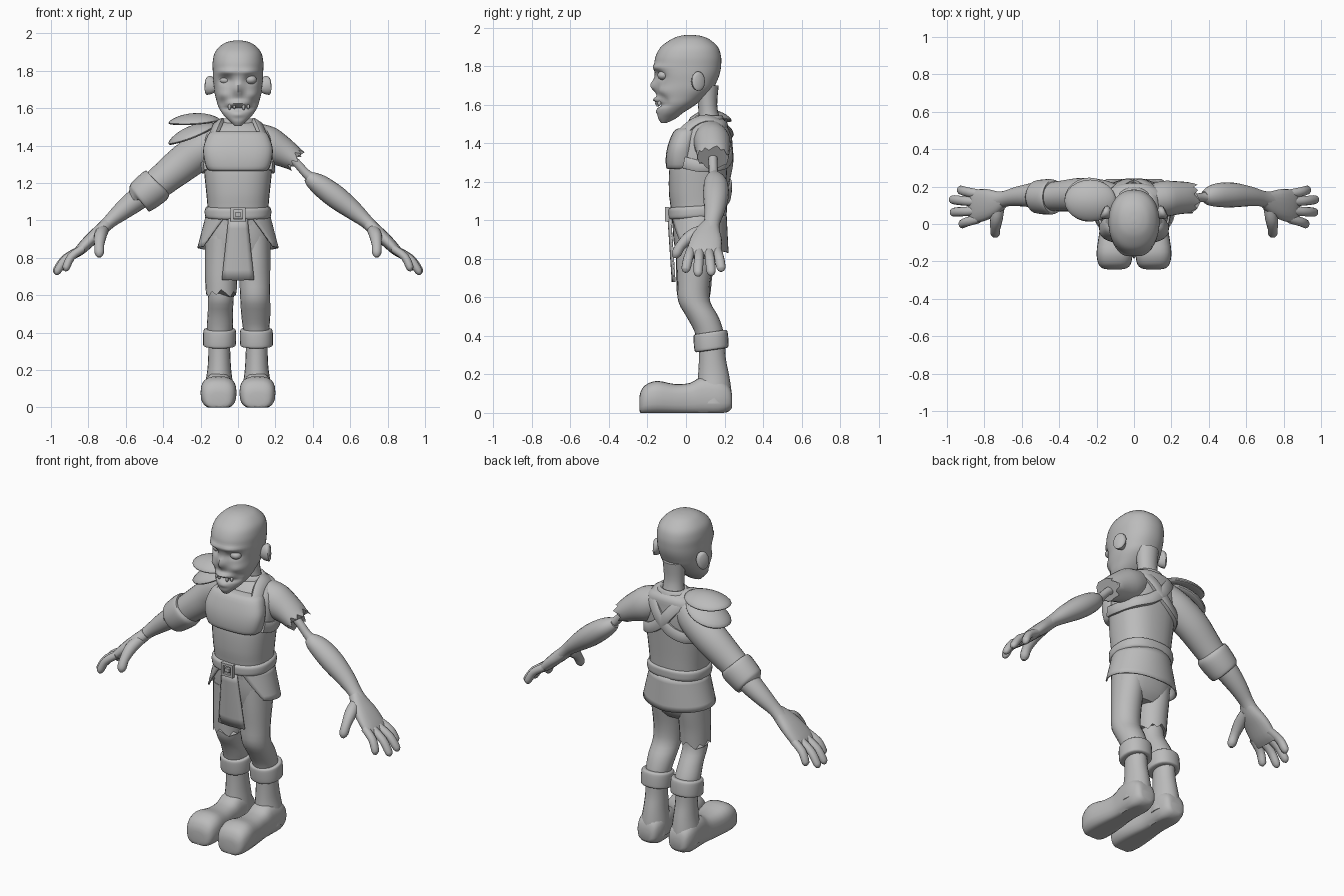
import bpy, bmesh, math
from mathutils import Vector, Matrix

grey = bpy.data.materials.new("plain grey")
grey.diffuse_color = (0.5, 0.5, 0.5, 1)


def finish(name, bm, angle=40):
    bmesh.ops.recalc_face_normals(bm, faces=bm.faces)
    me = bpy.data.meshes.new(name)
    bm.to_mesh(me)
    bm.free()
    me.materials.append(grey)
    ob = bpy.data.objects.new(name, me)
    bpy.context.collection.objects.link(ob)
    bpy.ops.object.select_all(action='DESELECT')
    ob.select_set(True)
    bpy.context.view_layer.objects.active = ob
    bpy.ops.object.shade_smooth_by_angle(angle=math.radians(angle))
    return ob


def spline(rows, n):
    """Catmull-Rom through tuples of numbers."""
    out = []
    for i in range(len(rows) - 1):
        p = [rows[max(i - 1, 0)], rows[i], rows[i + 1], rows[min(i + 2, len(rows) - 1)]]
        for k in range(n):
            t = k / n
            out.append([0.5 * (2 * b + (c - a) * t + (2 * a - 5 * b + 4 * c - d) * t * t
                               + (3 * b - a - 3 * c + d) * t ** 3) for a, b, c, d in zip(*p)])
    return out + [list(rows[-1])]


def loft(name, rows, plane=None, power=2.0, seg=20, n=3, flip=1, ragged=0, shape=None, angle=40):
    """Rings (x, y, z, ra, rb); plane Z or Y keeps rings flat, None follows the path."""
    rows = spline(rows, n)
    pts = [Vector((r[0] * flip, r[1], r[2])) for r in rows]
    bm = bmesh.new()
    rings = []
    for i, r in enumerate(rows):
        t = (pts[min(i + 1, len(pts) - 1)] - pts[max(i - 1, 0)]).normalized()
        if plane == 'Z':
            u, v = Vector((1, 0, 0)), Vector((0, 1, 0))
        elif plane == 'Y':
            u, v = Vector((1, 0, 0)), Vector((0, 0, 1))
        else:
            u = Vector((0, 1, 0))
            u = (u - t * u.dot(t)).normalized()
            v = t.cross(u)
        ring = []
        for k in range(seg):
            a = 2 * math.pi * k / seg
            c, s = math.cos(a), math.sin(a)
            co = pts[i] + u * math.copysign(abs(c) ** (2 / power), c) * max(r[3], .002) \
                + v * math.copysign(abs(s) ** (2 / power), s) * max(r[4], .002)
            if ragged and i == len(rows) - 1:
                co += t * ragged * ((k * 7 % 5) / 2 - 1)
            ring.append(bm.verts.new(shape(co) if shape else co))
        rings.append(ring)
    for a, b in zip(rings, rings[1:]):
        for k in range(seg):
            bm.faces.new((a[k], a[(k + 1) % seg], b[(k + 1) % seg], b[k]))
    bm.faces.new(rings[0])
    bm.faces.new(rings[-1])
    return finish(name, bm, angle)


def strap(name, pts, width=.03, thick=.012):
    """Flat band whose thin side faces away from the chest axis."""
    pts = [Vector(p) for p in spline(pts, 5)]
    bm = bmesh.new()
    rings = []
    for i, p in enumerate(pts):
        t = (pts[min(i + 1, len(pts) - 1)] - pts[max(i - 1, 0)]).normalized()
        o = p - Vector((0, .07, min(p.z, 1.36)))
        o = (o - t * o.dot(t)).normalized()
        w = t.cross(o) * width
        rings.append([bm.verts.new(p + w * a + o * thick * b)
                      for a, b in ((-1, -1), (1, -1), (1, .6), (.8, 1), (-.8, 1), (-1, .6))])
    for a, b in zip(rings, rings[1:]):
        for k in range(6):
            bm.faces.new((a[k], a[(k + 1) % 6], b[(k + 1) % 6], b[k]))
    bm.faces.new(rings[0])
    bm.faces.new(rings[-1])
    return finish(name, bm)


def ball(name, loc, size, tilt=0, droop=0):
    bm = bmesh.new()
    bmesh.ops.create_uvsphere(bm, u_segments=24, v_segments=14, radius=1)
    for v in bm.verts:
        v.co = Vector((v.co.x * size[0], v.co.y * size[1], v.co.z * size[2]))
        v.co.z -= droop * (v.co.y ** 2 + .4 * v.co.x ** 2)
    bm.transform(Matrix.Translation(loc) @ Matrix.Rotation(tilt, 4, 'Y'))
    return finish(name, bm)


# Head: stacked rings, then sockets, brow, nose and mouth pushed in or out
BUMPS = [(.065, 1.75, .032, .022, -.025), (-.065, 1.75, .035, .024, -.035), (.06, 1.795, .05, .014, .014),
         (-.06, 1.795, .05, .014, .016), (0, 1.70, .022, .035, .035), (.085, 1.67, .03, .025, .012),
         (-.085, 1.67, .03, .025, .012), (0, 1.625, .05, .014, .026), (0, 1.597, .07, .009, -.02),
         (0, 1.565, .035, .015, .012), (.08, 1.62, .02, .03, -.015), (-.08, 1.62, .02, .03, -.015)]


def face(co):
    if co.y < -.0:
        w = min(1, -co.y / .07)
        for x, z, sx, sz, d in BUMPS:
            co.y -= w * d * math.exp(-((co.x - x) / sx) ** 2 - ((co.z - z) / sz) ** 2)
    return co


HEAD = [(1.505, -.13, -.10, .018), (1.53, -.145, -.05, .045), (1.56, -.145, -.01, .075),
        (1.60, -.145, .05, .102), (1.64, -.147, .10, .115), (1.68, -.15, .14, .125), (1.72, -.152, .16, .13),
        (1.76, -.162, .175, .134), (1.80, -.165, .182, .135), (1.85, -.158, .182, .135),
        (1.90, -.13, .165, .122), (1.94, -.075, .12, .085), (1.957, -.03, .075, .045), (1.962, .01, .03, .01)]
loft("head", [(0, (f + b) / 2, z, w, (b - f) / 2) for z, f, b, w in HEAD], 'Z', 2.2, 48, 5, shape=face, angle=60)
ball("open_eye", (.068, -.118, 1.752), (.032, .03, .024))
ball("closed_eye", (-.066, -.098, 1.75), (.032, .02, .02))
for x, h in ((-.045, .016), (-.02, .011), (.03, .018), (.055, .012)):
    ball("tooth", (x, -.158 + abs(x) * .35, 1.607), (.008, .009, h))
for s in (-1, 1):
    loft("ear", [(.12, .05, 1.715, .02, .03), (.14, .055, 1.718, .03, .045),
                 (.158, .065, 1.722, .038, .052), (.168, .07, 1.723, .025, .04)], seg=16, flip=s)
loft("neck", [(0, .11, 1.70, .068, .06), (0, .112, 1.6, .06, .05), (0, .12, 1.53, .064, .055),
              (0, .125, 1.47, .085, .07)], 'Z')
loft("collar", [(0, .12, 1.50, .11, .085), (0, .12, 1.53, .095, .075), (0, .12, 1.545, .075, .065),
                (0, .12, 1.535, .06, .05)], 'Z')

# Trunk
loft("torso", [(0, .06, .97, .16, .13), (0, .06, 1.07, .163, .14), (0, .058, 1.15, .17, .147),
               (0, .065, 1.28, .183, .15), (0, .085, 1.38, .187, .137), (0, .10, 1.45, .18, .12),
               (0, .12, 1.505, .14, .095), (0, .125, 1.53, .08, .06)], 'Z', 2.4, 32)
loft("chest_plate", [(0, -.03, 1.265, .14, .06), (0, -.03, 1.275, .165, .073), (0, -.03, 1.33, .182, .075),
                     (0, -.022, 1.39, .185, .072), (0, -.002, 1.455, .162, .066), (0, .005, 1.475, .14, .05)],
     'Z', 2.8, 32)
loft("hips", [(0, .06, 1.0, .165, .13), (0, .06, .9, .172, .125), (0, .055, .8, .165, .10),
              (0, .05, .75, .12, .07)], 'Z', 2.5, 28)
loft("belt", [(0, .06, 1.0, .15, .125), (0, .06, 1.008, .173, .148), (0, .06, 1.035, .178, .152),
              (0, .06, 1.06, .173, .15), (0, .06, 1.068, .15, .13)], 'Z', 2.4, 32,
     shape=lambda c: Vector((c.x, c.y, c.z + .06 * (c.y + .09))))
for s in (-1, 1):
    strap("cross_strap", [(s * .14, -.03, 1.44), (s * .115, .035, 1.50), (s * .10, .11, 1.525),
                          (s * .09, .185, 1.49), (s * .045, .222, 1.43), (0, .23, 1.375), (-s * .07, .222, 1.32),
                          (-s * .145, .18, 1.29), (-s * .185, .08, 1.28), (-s * .172, -.01, 1.30)])

# Buckle: square frame with a pin
bm = bmesh.new()
for x, z, w, h in ((0, 1.062, .078, .014), (0, 1.0, .078, .014), (-.032, 1.031, .014, .076),
                   (.032, 1.031, .014, .076), (0, 1.031, .03, .02)):
    bmesh.ops.create_cube(bm, size=1, matrix=Matrix.Translation((x, -.097, z)) @ Matrix.Diagonal((w, .022, h, 1)))
finish("buckle", bm)


def sheet(name, rows, cols, func, thick=.008):
    bm = bmesh.new()
    g = [[bm.verts.new(func(i / rows, j / cols)) for j in range(cols + 1)] for i in range(rows + 1)]
    for i in range(rows):
        for j in range(cols):
            bm.faces.new((g[i][j], g[i][j + 1], g[i + 1][j + 1], g[i + 1][j]))
    m = finish(name, bm).modifiers.new("thickness", 'SOLIDIFY')
    m.thickness, m.offset = thick, 0


def skirt(t, u):
    half = math.radians(158 - 38 * t)
    a = (u * 2 - 1) * half
    z = 1.03 - t * (.20 - .03 * abs(u * 2 - 1))
    return Vector((math.sin(a) * (.168 + .046 * t), .062 + math.cos(a) * (.145 + .01 * t), z))


def apron(t, u):
    return Vector(((u * 2 - 1) * (.05 + .036 * t), -.092 + .022 * t + .012 * (u * 2 - 1) ** 2, 1.01 - .33 * t))


sheet("tunic_skirt", 6, 32, skirt)
sheet("apron", 6, 6, apron)

# Legs, cuffs and boots
for s, k in ((1, 1), (-1, .86)):
    loft("leg", [(.09, .06, .92, .083, .11), (.09, .05, .8, .083, .10), (.09, .04, .68, .082 * k, .085 * k),
                 (.092, .042, .58, .08 * k, .083 * k), (.095, .085, .5, .078 * k, .083 * k),
                 (.097, .12, .42, .07, .075), (.1, .135, .33, .056, .07)], 'Z', flip=s)
    loft("leg_cuff", [(.099, .135, .325, .06, .068), (.099, .134, .328, .083, .084), (.099, .132, .345, .088, .089),
                      (.098, .128, .40, .088, .089), (.098, .126, .418, .082, .083), (.098, .126, .42, .06, .065)],
         'Z', 2.2, 24, flip=s, shape=lambda c: Vector((c.x, c.y, c.z + .15 * (c.y - .13))))
    loft("boot_shaft", [(.1, .135, .36, .058, .068), (.1, .137, .28, .059, .07), (.1, .143, .2, .064, .08),
                        (.102, .145, .12, .075, .09), (.103, .145, .05, .08, .092)], 'Z', flip=s)
    foot = [(.24, .04, .04, .09), (.225, .062, .02, .14), (.17, .077, 0, .18), (.08, .074, 0, .185),
            (.02, .073, 0, .155), (-.06, .084, 0, .15), (-.15, .096, 0, .166), (-.21, .088, 0, .145),
            (-.235, .068, .004, .11), (-.242, .04, .03, .08)]
    loft("boot_foot", [(.104, y, (lo + hi) / 2 - .005, w, (hi - lo) / 2 + .005) for y, w, lo, hi in foot],
         'Y', 2.7, 24, flip=s, shape=lambda c: Vector((c.x, c.y, max(c.z, 0))))
loft("torn_trouser_leg", [(-.09, .055, .9, .085, .11), (-.09, .05, .8, .086, .102), (-.09, .042, .7, .086, .093),
                          (-.09, .04, .61, .083, .088)], 'Z', ragged=.02)

# Forearms and hands
for s in (-1, 1):
    loft("forearm", [(.375, .145, 1.235, .03, .03), (.40, .148, 1.215, .05, .045), (.45, .155, 1.18, .064, .058),
                     (.53, .155, 1.12, .066, .062), (.62, .148, 1.05, .053, .05), (.69, .135, .99, .042, .036),
                     (.735, .125, .945, .05, .035)], flip=s)
    loft("palm", [(.70, .13, .98, .042, .033), (.74, .115, .94, .065, .036), (.79, .105, .895, .083, .034),
                  (.845, .095, .84, .088, .028), (.875, .093, .81, .08, .016)], power=2.4, flip=s)
    for a, b in (((.83, .16, .85), (.94, .185, .74)), ((.84, .118, .845), (.985, .132, .72)),
                 ((.84, .07, .845), (.98, .062, .715)), ((.83, .028, .85), (.93, -.004, .735))):
        a, b = Vector(a), Vector(b)
        bend = (a + b) / 2 + Vector((.012, 0, .012))
        loft("finger", [(*a, .024, .022), (*bend, .025, .022), (*a.lerp(b, .9), .023, .02), (*b, .008, .008)],
             seg=12, flip=s)
    loft("thumb", [(.72, .10, .95, .03, .03), (.735, .03, .92, .034, .034), (.742, -.025, .87, .026, .027),
                   (.742, -.05, .825, .025, .025), (.742, -.055, .803, .01, .01)], seg=14, flip=s)

# Sleeved arm
loft("long_sleeve", [(-.10, .125, 1.44, .085, .09), (-.18, .14, 1.385, .098, .098), (-.28, .155, 1.315, .092, .098),
                     (-.38, .15, 1.235, .083, .088), (-.46, .145, 1.17, .075, .08)], seg=24)
loft("sleeve_cuff", [(-.425, .145, 1.20, .07, .07), (-.43, .145, 1.195, .09, .092), (-.455, .145, 1.175, .095, .098),
                     (-.51, .145, 1.13, .09, .092), (-.53, .145, 1.115, .08, .082), (-.532, .145, 1.113, .05, .05)],
     seg=24)

# Torn short sleeve and bare arm bone
loft("torn_sleeve", [(.09, .125, 1.44, .085, .085), (.16, .135, 1.405, .096, .098), (.24, .14, 1.365, .088, .08),
                     (.305, .14, 1.325, .082, .062)], seg=24, ragged=.022)
loft("arm_bone", [(.25, .14, 1.36, .026, .026), (.31, .14, 1.31, .023, .023), (.36, .142, 1.255, .024, .024),
                  (.40, .145, 1.22, .03, .03)], seg=14)

# Shoulder plates
ball("upper_shoulder_plate", (-.235, .125, 1.545), (.138, .112, .028), -.06, 2.2)
ball("lower_shoulder_plate", (-.25, .13, 1.475), (.138, .118, .03), -.38, 2.2)
